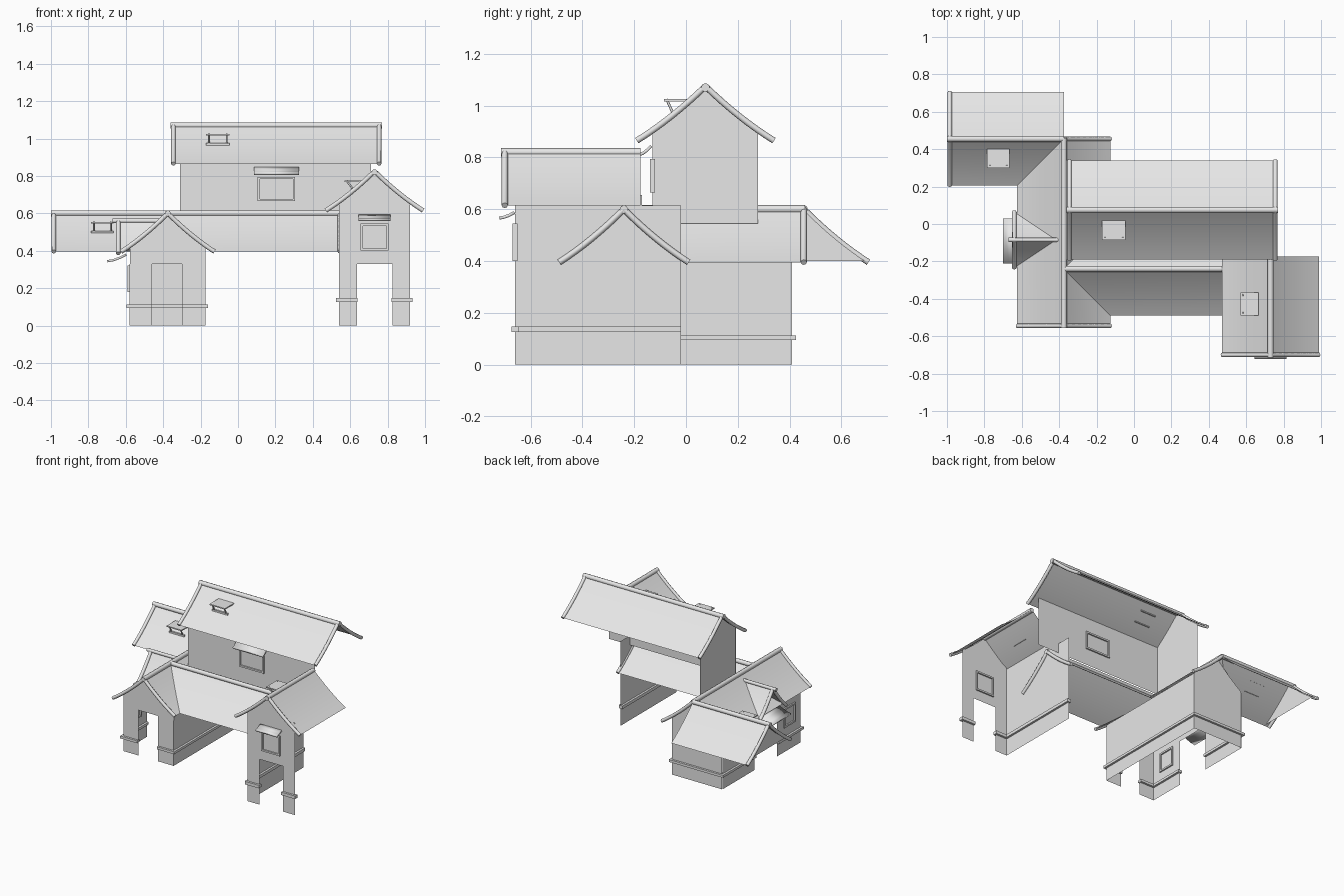
import bpy, bmesh
from mathutils import Vector

cube = bpy.data.objects.get("Cube")
if cube:
    bpy.data.objects.remove(cube)

plaster = bpy.data.materials.new("light_grey")
plaster.use_nodes = True
GREY = (0.8, 0.8, 0.8, 1)
plaster.diffuse_color = GREY
plaster.node_tree.nodes["Principled BSDF"].inputs["Base Color"].default_value = GREY


def finish(name, bm, smooth=False):
    mesh = bpy.data.meshes.new(name)
    bm.to_mesh(mesh)
    bm.free()
    mesh.materials.append(plaster)
    for p in mesh.polygons:
        p.use_smooth = smooth
    obj = bpy.data.objects.new(name, mesh)
    bpy.context.collection.objects.link(obj)
    return obj


def place(axis, a, b, z):
    """a runs along the axis, b across it."""
    return Vector((a, b, z)) if axis == "x" else Vector((b, a, z))


def box(name, x, y, z):
    bm = bmesh.new()
    bmesh.ops.create_cube(bm, size=1)
    for v in bm.verts:
        v.co = [(r[0] + r[1]) / 2 + c * (r[1] - r[0]) for r, c in zip((x, y, z), v.co)]
    return finish(name, bm)


def bar(name, axis, a, b, z):
    return box(name, a, b, z) if axis == "x" else box(name, b, a, z)


def tube(name, points, radius):
    curve = bpy.data.curves.new(name, "CURVE")
    curve.dimensions = "3D"
    curve.bevel_depth = radius
    curve.bevel_resolution = 2
    curve.use_fill_caps = True
    spline = curve.splines.new("POLY")
    spline.points.add(len(points) - 1)
    for p, co in zip(spline.points, points):
        p.co = (*co, 1)
    curve.materials.append(plaster)
    obj = bpy.data.objects.new(name, curve)
    bpy.context.collection.objects.link(obj)


def profile(half, top, drop, reach=1.0, steps=8):
    """Gently concave roof section as (offset, height)."""
    ts = [reach * i / steps for i in range(steps + 1)]
    return [(half * t, top - drop * (t + 0.22 * t * (1 - t))) for t in ts]


def slope(name, axis, centre, side, ends, section, clips=()):
    bm = bmesh.new()
    rows = [[bm.verts.new(place(axis, a, centre + side * u, z)) for a in ends] for u, z in section]
    for r, s in zip(rows, rows[1:]):
        bm.faces.new((r[0], r[1], s[1], s[0]))
    for co, normal in clips:
        geom = bm.verts[:] + bm.edges[:] + bm.faces[:]
        bmesh.ops.bisect_plane(bm, geom=geom, plane_co=co, plane_no=normal, clear_outer=True)
    finish(name, bm, True)


def barge(name, axis, centre, a, section, sides=(-1, 1)):
    for s in sides:
        tube(name, [place(axis, a, centre + s * u, z) for u, z in section], 0.012)


def panel(name, axis, level, *pieces):
    bm = bmesh.new()
    for piece in pieces:
        bm.faces.new([bm.verts.new(place(axis, a, level, z)) for a, z in piece])
    return finish(name, bm)


def rect(a0, a1, z0, z1):
    return [(a0, z0), (a1, z0), (a1, z1), (a0, z1)]


def gable(centre, section, half, base):
    """Gable outline following the roof section."""
    part = [(u, z - 0.004) for u, z in section if u < half]
    end = (half, part[-1][1] - 0.01)
    right = [(centre + u, z) for u, z in part + [end]]
    left = [(centre - u, z) for u, z in (part + [end])[:0:-1]]
    return [(centre - half, base)] + left + right + [(centre + half, base)]


def trim(name, axis, level, spans, z0, z1):
    for a in spans:
        bar(name, axis, a, (level - 0.015, level + 0.015), (z0, z1))


def window(name, axis, level, a0, a1, z0, z1):
    w, d = 0.012, (level - 0.01, level + 0.01)
    for a, z in (((a0, a1), (z0, z0 + w)), ((a0, a1), (z1 - w, z1)),
                 ((a0, a0 + w), (z0, z1)), ((a1 - w, a1), (z0, z1))):
        bar(name + "_frame", axis, a, d, z)


def canopy(name, axis, wall, out, ends, z, rise=0.035):
    """Small curved awning leaning out from a wall."""
    section = [(out * t, z + rise * (1 - t) ** 1.6) for t in (0, 0.33, 0.67, 1)]
    slope(name, axis, wall, 1, ends, section)
    obj = bpy.data.objects[name]
    mod = obj.modifiers.new("thickness", "SOLIDIFY")
    mod.thickness = 0.012


def hatch(name, axis, ends, across, z, foot):
    """Flat board propped above a roof by two struts."""
    bar(name + "_board", axis, ends, across, (z - 0.008, z))
    edge = min(across) + 0.01
    for a in (ends[0] + 0.015, ends[1] - 0.015):
        tube(name + "_strut", [place(axis, a, edge, z), place(axis, a, foot[0], foot[1])], 0.005)
    bar(name + "_sill", axis, ends, (foot[0] - 0.006, foot[0] + 0.006), (foot[1] - 0.006, foot[1] + 0.006))


# Roof sections
low = profile(0.25, 0.6, 0.205)
gate = profile(0.26, 0.825, 0.21)
tall = profile(0.265, 1.075, 0.21)
CX, DY, EY, BX, MY = -0.375, -0.24, 0.455, 0.73, 0.075

# Main upper hall: two walls and a roof
panel("hall_front_wall", "x", -0.13, rect(-0.31, 0.71, 0.545, 0.9))
panel("hall_side_wall", "y", -0.31, gable(MY, tall, 0.204, 0.545))
for s in (-1, 1):
    slope("hall_roof", "x", MY, s, (-0.355, 0.765), tall)
for x in (-0.345, 0.755):
    barge("hall_barge", "x", MY, x, tall)
tube("hall_ridge", [(-0.36, MY, 1.07), (0.77, MY, 1.07)], 0.017)
window("hall_window", "x", -0.13, 0.105, 0.305, 0.665, 0.795)
canopy("hall_canopy", "x", -0.13, -0.05, (0.085, 0.325), 0.805)
hatch("hall_hatch", "x", (-0.17, -0.045), (-0.085, 0.02), 1.025, (-0.05, 0.97))

# Gatehouse at the front corner
panel("gate_front_wall", "x", -0.66, rect(0.54, 0.635, 0, 0.33), rect(0.825, 0.92, 0, 0.33),
      gable(BX, gate, 0.19, 0.33))
panel("gate_side_wall", "y", 0.54, rect(-0.66, -0.02, 0, 0.615), rect(-0.66, -0.17, 0.615, 0.655))
for s in (-1, 1):
    slope("gate_roof", "y", BX, s, (-0.71, -0.175), gate)
barge("gate_barge", "y", BX, -0.7, gate)
tube("gate_ridge", [(BX, -0.715, 0.82), (BX, -0.175, 0.82)], 0.016)
trim("gate_trim", "x", -0.66, ((0.527, 0.64), (0.82, 0.932)), 0.125, 0.147)
trim("gate_trim", "y", 0.54, ((-0.672, -0.02),), 0.125, 0.147)
window("gate_window", "x", -0.66, 0.655, 0.805, 0.4, 0.545)
canopy("gate_canopy", "x", -0.66, -0.06, (0.645, 0.815), 0.56, 0.022)
hatch("gate_hatch", "y", (-0.49, -0.365), (0.57, 0.665), 0.775, (0.615, 0.73))

# Long wing walls, with a doorway in front and another at the side
panel("wing_front_wall", "x", -0.49, rect(-0.58, -0.46, 0, 0.33), rect(-0.3, -0.175, 0, 0.33),
      gable(CX, low, 0.202, 0.33))
panel("wing_back_wall", "x", 0.41, gable(CX, low, 0.202, 0))
panel("wing_inner_wall", "y", -0.175, rect(-0.49, 0.41, 0, 0.42))
panel("wing_outer_wall", "y", -0.58, rect(-0.49, -0.22, 0, 0.42), rect(0.04, 0.41, 0, 0.42),
      rect(-0.22, 0.04, 0.33, 0.42))
trim("wing_trim", "x", -0.49, ((-0.595, -0.46), (-0.3, -0.162)), 0.094, 0.112)
trim("wing_trim", "x", 0.41, ((-0.595, -0.162),), 0.094, 0.112)
trim("wing_trim", "y", -0.175, ((-0.505, 0.425),), 0.094, 0.112)
trim("wing_trim", "y", -0.58, ((-0.505, -0.22), (0.04, 0.425)), 0.094, 0.112)
window("wing_window", "y", -0.58, -0.42, -0.29, 0.18, 0.32)

# Long wing roof, cut along the valleys with its neighbours
join_d, join_e = (CX, DY, 0), (CX, EY, 0)
slope("wing_roof_outer", "y", CX, -1, (-0.55, 0.46), low, [(join_e, (-1, 1, 0))])
slope("wing_roof_inner_front", "y", CX, 1, (-0.55, DY), low, [(join_d, (1, 1, 0))])
slope("wing_roof_inner_back", "y", CX, 1, (DY, 0.46), low, [(join_d, (1, -1, 0))])
barge("wing_barge", "y", CX, -0.545, low)
barge("wing_barge_back", "y", CX, 0.455, low, (1,))
tube("wing_ridge", [(CX, -0.555, 0.6), (CX, 0.46, 0.6)], 0.016)

# Covered link between wing and gatehouse
slope("link_roof_front", "x", DY, -1, (CX, 0.555), low, [(join_d, (-1, -1, 0))])
slope("link_roof_back", "x", DY, 1, (CX, 0.555), low, [(join_d, (-1, 1, 0))])
barge("link_barge", "x", DY, 0.545, low)
tube("link_ridge", [(CX, DY, 0.6), (0.555, DY, 0.6)], 0.016)

# Back wing roof
slope("back_roof_front", "x", EY, -1, (-0.995, CX), low, [(join_e, (1, -1, 0))])
slope("back_roof_rear", "x", EY, 1, (-0.995, CX), low)
panel("back_gable", "y", -0.95, gable(EY, low, 0.235, 0.4))
barge("back_barge", "x", EY, -0.985, low)
tube("back_ridge", [(-1, EY, 0.6), (CX, EY, 0.6)], 0.016)
hatch("back_hatch", "x", (-0.785, -0.665), (0.3, 0.4), 0.555, (0.335, 0.5))

# Small gable and canopy above the side doorway
PY = -0.085
porch = profile(0.15, 0.56, 0.175)
for s in (-1, 1):
    slope("porch_roof", "x", PY, s, (-0.65, -0.39), porch, [((-0.41, PY, 0), (0.15, s * 0.22, 0))])
barge("porch_barge", "x", PY, -0.64, porch)
tube("porch_ridge", [(-0.67, PY, 0.56), (CX, PY, 0.56)], 0.012)
canopy("porch_canopy", "y", -0.6, -0.1, (-0.21, 0.03), 0.35)
